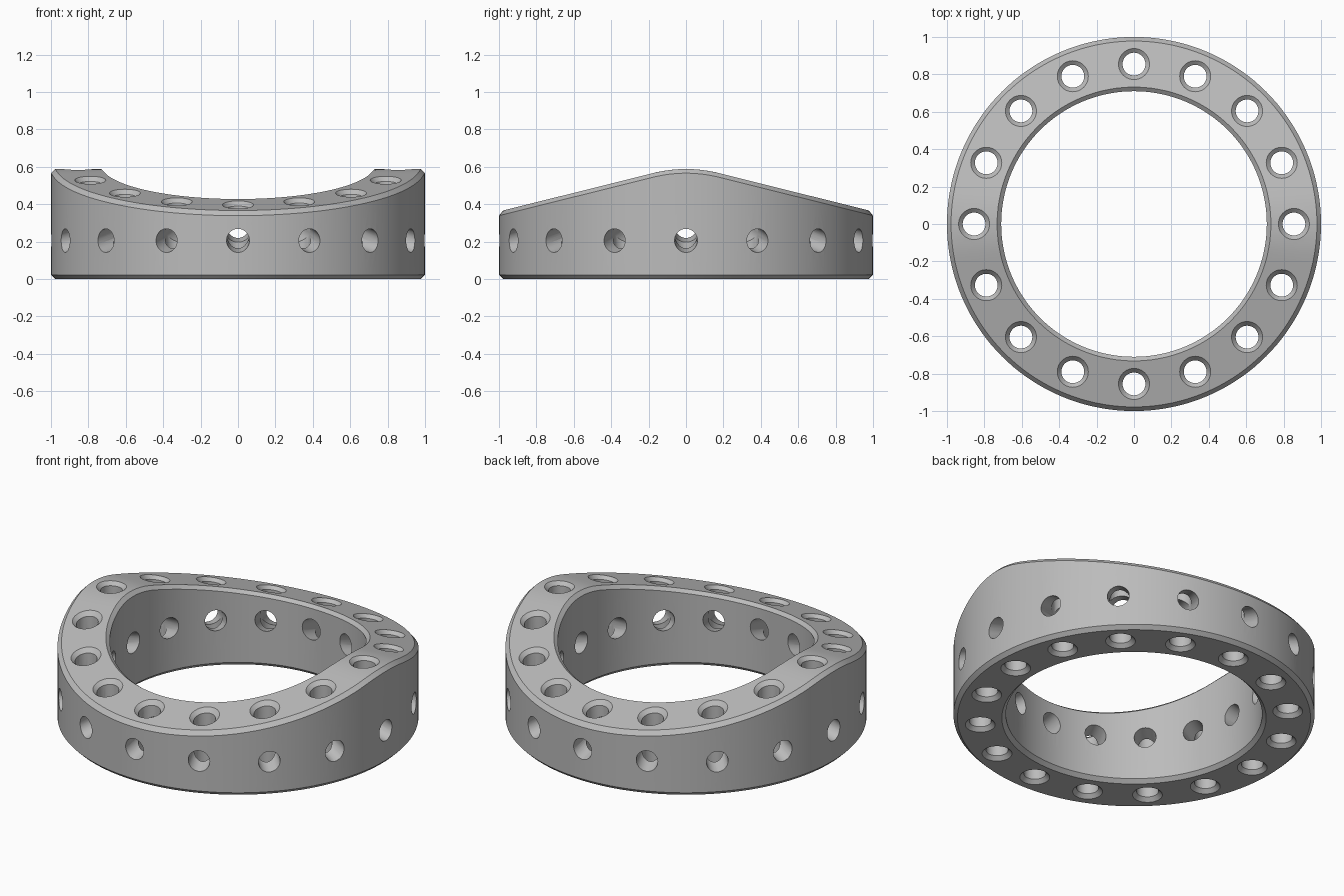
import bpy, bmesh, math
from mathutils import Matrix, Vector

cube = bpy.data.objects.get("Cube")
if cube:
    bpy.data.objects.remove(cube, do_unlink=True)

OUTER, INNER, CHAMFER = 1.0, 0.71, 0.022
HOLES, HOLE_R, HOLE_CIRCLE = 16, 0.061, 0.855
SLOPE, PEAK, RIDGE_R = math.radians(14), 0.61, 0.72
TILT = math.radians(15)

grey = bpy.data.materials.new("grey metal")
grey.use_nodes = True
COLOUR = (0.5, 0.5, 0.5, 1)
grey.diffuse_color = COLOUR
grey.node_tree.nodes["Principled BSDF"].inputs["Base Color"].default_value = COLOUR


def roof(y):
    """Height of the gabled top with its rounded ridge."""
    y = abs(y)
    if y > RIDGE_R * math.sin(SLOPE):
        return PEAK - y * math.tan(SLOPE)
    return PEAK - RIDGE_R / math.cos(SLOPE) + math.sqrt(RIDGE_R ** 2 - y * y)


def lathe(bm, profile, segments, centre=(0, 0), closed=False):
    """Revolve (radius, height, follows_roof) points around a vertical axis."""
    rings = []
    for r, z, on_roof in profile:
        ring = []
        for i in range(segments):
            a = math.tau * i / segments
            x, y = centre[0] + r * math.cos(a), centre[1] + r * math.sin(a)
            ring.append(bm.verts.new((x, y, z + (roof(y) if on_roof else 0))))
        rings.append(ring)
    pairs = list(zip(rings, rings[1:]))
    if closed:
        pairs.append((rings[-1], rings[0]))
    for low, high in pairs:
        for i in range(segments):
            j = (i + 1) % segments
            bm.faces.new((low[i], low[j], high[j], high[i]))
    if not closed:
        bm.faces.new(rings[0][::-1])
        bm.faces.new(rings[-1])


def make_object(name, bm):
    bmesh.ops.recalc_face_normals(bm, faces=bm.faces)
    mesh = bpy.data.meshes.new(name)
    bm.to_mesh(mesh)
    bm.free()
    mesh.materials.append(grey)
    obj = bpy.data.objects.new(name, mesh)
    bpy.context.collection.objects.link(obj)
    return obj


# Ring body with chamfered rims
c = CHAMFER
bm = bmesh.new()
lathe(bm, [(INNER, c, False), (INNER + c, 0, False),
           (OUTER - c, 0, False), (OUTER, c, False),
           (OUTER, -c, True), (OUTER - c, 0, True),
           (HOLE_CIRCLE, 0, True),
           (INNER + c, 0, True), (INNER, -c, True)], 144, closed=True)
ring = make_object("ring_body", bm)

# Vertical holes, countersunk at both ends
angles = [math.tau * i / HOLES for i in range(HOLES)]
bm = bmesh.new()
for a in angles:
    lathe(bm, [(HOLE_R + 2 * c, -c, False), (HOLE_R, c, False),
               (HOLE_R, -c, True), (HOLE_R + 2 * c, c, True)], 40,
          (HOLE_CIRCLE * math.cos(a), HOLE_CIRCLE * math.sin(a)))
vertical_cutter = make_object("vertical_hole_cutter", bm)

# Side holes, rising towards the inside
bm = bmesh.new()
for a in angles:
    middle = Vector((HOLE_CIRCLE, 0, 0.205 + (OUTER - HOLE_CIRCLE) * math.tan(TILT)))
    matrix = (Matrix.Rotation(a, 4, "Z") @ Matrix.Translation(middle)
              @ Matrix.Rotation(math.pi / 2 + TILT, 4, "Y"))
    bmesh.ops.create_cone(bm, cap_ends=True, segments=40, radius1=HOLE_R,
                          radius2=HOLE_R, depth=0.45, matrix=matrix)
side_cutter = make_object("side_hole_cutter", bm)

# Cut the holes
bpy.ops.object.select_all(action="DESELECT")
ring.select_set(True)
bpy.context.view_layer.objects.active = ring
for cutter in (vertical_cutter, side_cutter):
    cutter.hide_render = True
    mod = ring.modifiers.new(cutter.name, "BOOLEAN")
    mod.operation = "DIFFERENCE"
    mod.solver = "EXACT"
    mod.object = cutter
    bpy.ops.object.modifier_apply(modifier=mod.name)
    bpy.data.objects.remove(cutter, do_unlink=True)

bpy.ops.object.shade_smooth_by_angle(angle=math.radians(25))
